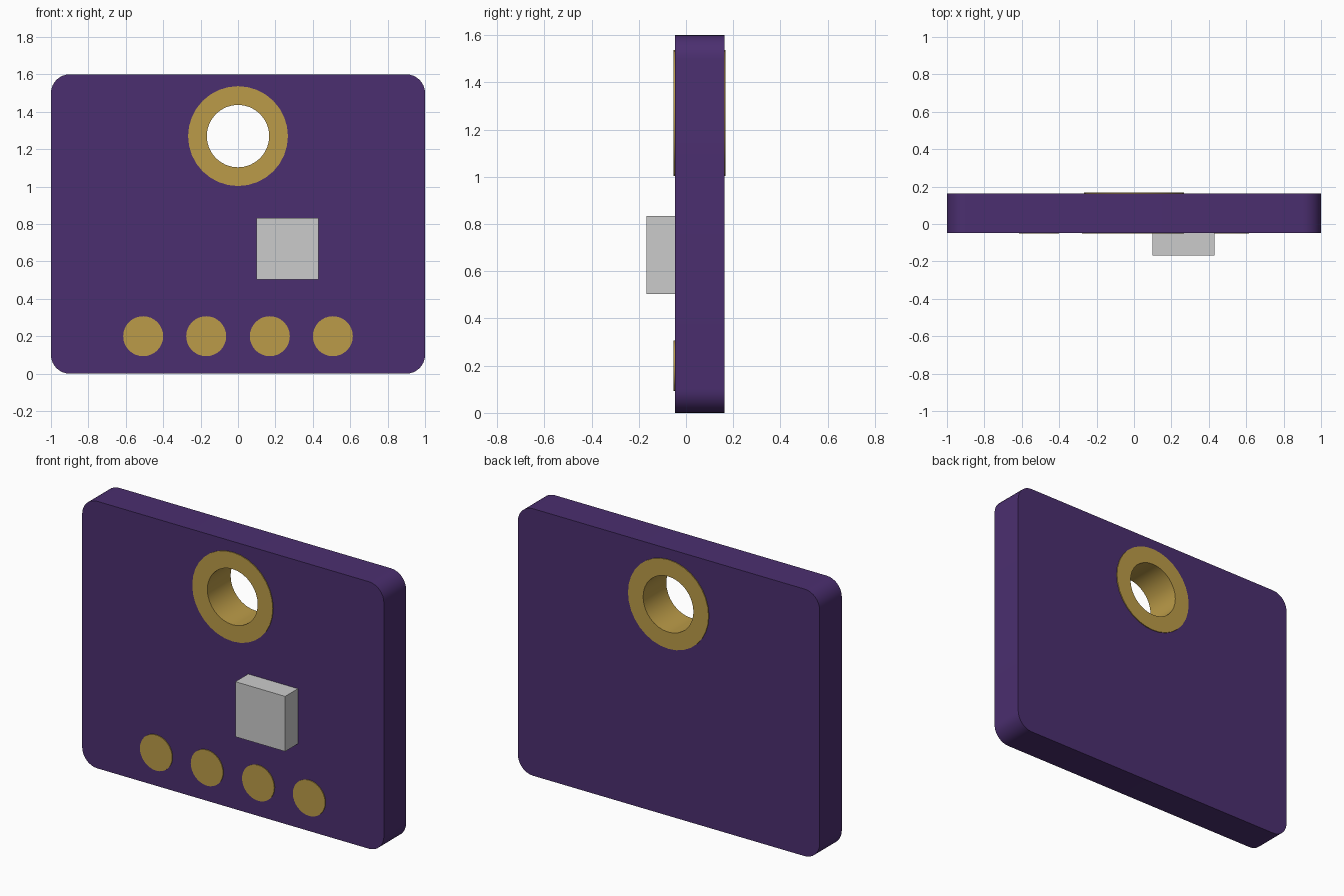
import bpy, bmesh
from math import sin, cos, pi, radians

if "Cube" in bpy.data.objects:
    bpy.data.objects.remove(bpy.data.objects["Cube"])


def material(name, color):
    m = bpy.data.materials.new(name)
    m.diffuse_color = color
    m.use_nodes = True
    m.node_tree.nodes["Principled BSDF"].inputs["Base Color"].default_value = m.diffuse_color
    return m


purple = material("purple_mask", (0.07, 0.028, 0.16, 1))
gold = material("gold_plate", (0.50, 0.33, 0.065, 1))


def arc(cx, cz, r, a0, a1, n):
    return [(cx + r * cos(a0 + (a1 - a0) * i / n),
             cz + r * sin(a0 + (a1 - a0) * i / n)) for i in range(n + 1)]


def circle(cx, cz, r, n=32):
    return arc(cx, cz, r, 0, 2 * pi, n)[:-1]


def plate(name, loops, y0, y1, mat=None):
    """Extrude a front-view outline (further loops are holes) from y0 to y1."""
    cu = bpy.data.curves.new(name, 'CURVE')
    cu.dimensions = '2D'
    cu.fill_mode = 'BOTH'
    cu.extrude = (y1 - y0) / 2
    for pts in loops:
        s = cu.splines.new('POLY')
        s.points.add(len(pts) - 1)
        for p, (x, z) in zip(s.points, pts):
            p.co = (x, z, 0, 1)
        s.use_cyclic_u = True
    ob = bpy.data.objects.new(name, cu)
    bpy.context.collection.objects.link(ob)
    ob.location.y = (y0 + y1) / 2
    ob.rotation_euler.x = radians(90)
    bpy.ops.object.select_all(action='DESELECT')
    ob.select_set(True)
    bpy.context.view_layer.objects.active = ob
    bpy.ops.object.convert(target='MESH')
    ob = bpy.context.object
    bm = bmesh.new()
    bm.from_mesh(ob.data)
    bmesh.ops.remove_doubles(bm, verts=bm.verts, dist=1e-5)
    bmesh.ops.recalc_face_normals(bm, faces=bm.faces)
    bm.to_mesh(ob.data)
    bm.free()
    bpy.ops.object.shade_smooth_by_angle(angle=radians(30))
    ob.data.materials.clear()
    if mat:
        ob.data.materials.append(mat)
    return ob


FRONT, BACK, LIP = -0.047, 0.163, 0.005
HOLE_Z = 1.27

# board with rounded corners and a hanging hole
R = 0.1
corners = [(0.9, 1.5), (-0.9, 1.5), (-0.9, R), (0.9, R)]
outline = [p for i, (x, z) in enumerate(corners)
           for p in arc(x, z, R, i * pi / 2, (i + 1) * pi / 2, 8)]
plate("board", [outline, circle(0, HOLE_Z, 0.169)], FRONT, BACK, purple)

# plated ring on both faces, joined by the barrel lining the hole
for name, y0, y1, r in (("ring_front", FRONT - LIP, FRONT, 0.267),
                        ("ring_back", BACK, BACK + LIP, 0.267),
                        ("hole_lining", FRONT, BACK, 0.1685)):
    plate(name, [circle(0, HOLE_Z, r), circle(0, HOLE_Z, 0.167)], y0, y1, gold)

# row of contact pads
for i, x in enumerate((-0.507, -0.17, 0.17, 0.507)):
    plate(f"contact_pad_{i + 1}", [circle(x, 0.2, 0.107)],
          FRONT - LIP, FRONT, gold)

# chip
plate("chip", [[(0.1, 0.503), (0.43, 0.503), (0.43, 0.833), (0.1, 0.833)]],
      -0.168, FRONT)
